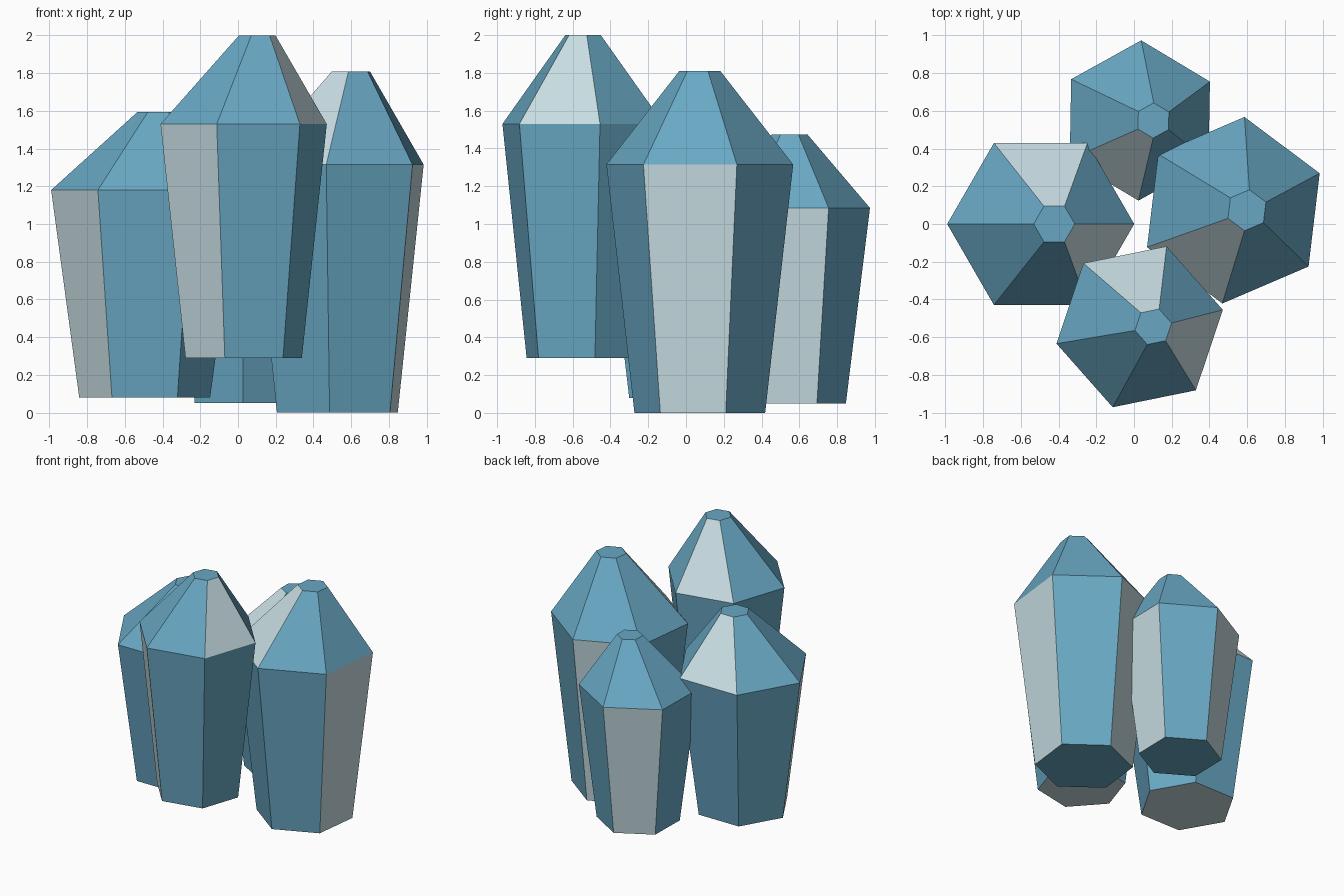
import bpy, bmesh
from math import cos, sin, radians

if "Cube" in bpy.data.objects:
    bpy.data.objects.remove(bpy.data.objects["Cube"])

def material(name, rgb):
    m = bpy.data.materials.new(name)
    m.diffuse_color = (*rgb, 1)
    m.use_nodes = True
    m.node_tree.nodes["Principled BSDF"].inputs["Base Color"].default_value = m.diffuse_color
    return m

BLUE = material("crystal_blue", (0.14, 0.39, 0.55))
PALE = material("crystal_pale", (0.58, 0.73, 0.77))
LEAN = 0.072  # sideways shift of every tip

def crystal(name, x, y, radius, turn, z_base, z_shoulder, z_tip, phase, pale_base):
    """Six-sided crystal: narrow base, wide shoulder, small flat tip."""
    bm = bmesh.new()
    rings = []
    for r, z, dx in ((0.70 * radius, z_base, 0), (radius, z_shoulder, 0),
                     (0.22 * radius, z_tip, LEAN)):
        rings.append([bm.verts.new((x + dx + r * cos(radians(turn + 60 * i)),
                                    y + r * sin(radians(turn + 60 * i)), z))
                      for i in range(6)])
    # Shaft and slope facets, every fourth one pale
    n = 0
    for low, high in zip(rings, rings[1:]):
        for i in range(6):
            j = (i + 1) % 6
            f = bm.faces.new((low[i], low[j], high[j], high[i]))
            f.material_index = int(n % 4 == phase)
            n += 1
    # Tip and base caps
    bm.faces.new(rings[2])
    bm.faces.new(rings[0][::-1]).material_index = int(pale_base)
    mesh = bpy.data.meshes.new(name)
    bm.to_mesh(mesh)
    bm.free()
    mesh.materials.append(BLUE)
    mesh.materials.append(PALE)
    bpy.context.collection.objects.link(bpy.data.objects.new(name, mesh))

crystal("left_crystal", -0.495, 0.0, 0.496, 0, 0.08, 1.18, 1.595, 3, True)
crystal("front_crystal", 0.03, -0.545, 0.45, 11.5, 0.29, 1.53, 2.0, 3, True)
crystal("right_crystal", 0.527, 0.073, 0.498, 23.2, 0.0, 1.315, 1.81, 1, False)
crystal("back_crystal", 0.031, 0.549, 0.425, 29, 0.05, 1.085, 1.475, 1, False)
